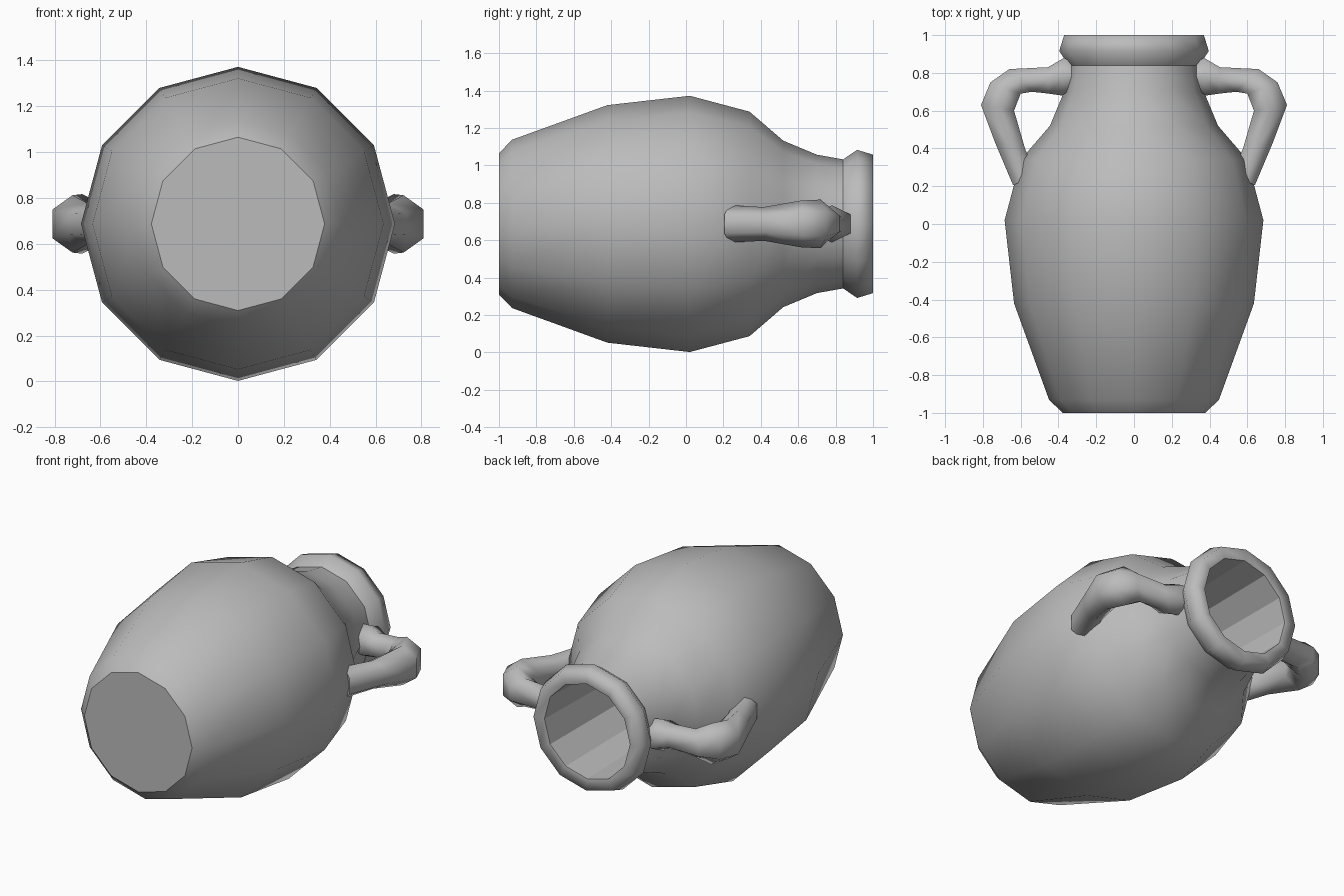
import bpy, bmesh, math
from mathutils import Vector

if "Cube" in bpy.data.objects:
    bpy.data.objects.remove(bpy.data.objects["Cube"])

ZC = 0.687   # height of the jar's axis, which lies along y

clay = bpy.data.materials.new("grey clay")
clay.diffuse_color = (0.5, 0.5, 0.5, 1)
clay.use_nodes = True
clay.node_tree.nodes["Principled BSDF"].inputs["Base Color"].default_value = clay.diffuse_color


def finish(bm, name):
    bmesh.ops.recalc_face_normals(bm, faces=bm.faces)
    me = bpy.data.meshes.new(name)
    bm.to_mesh(me)
    bm.free()
    me.materials.append(clay)
    ob = bpy.data.objects.new(name, me)
    bpy.context.collection.objects.link(ob)


def loft(bm, rings):
    """Join rings of vertices with quads and cap both ends."""
    n = len(rings[0])
    bands = []
    for a, b in zip(rings, rings[1:]):
        band = []
        for i in range(n):
            j = (i + 1) % n
            f = bm.faces.new((a[i], a[j], b[j], b[i]))
            f.smooth = True
            band.append(f)
        bands.append(band)
    for end in (rings[0], rings[-1]):
        bm.faces.new(end)
    return bands


# Jar: twelve-sided lathe, outside profile, lip, then the inside (radius, y)
profile = [(0.378, -1.0), (0.45, -0.93), (0.635, -0.42), (0.685, 0.02),
           (0.60, 0.34), (0.445, 0.52), (0.37, 0.70), (0.345, 0.84),
           (0.396, 0.915), (0.37, 1.0), (0.30, 0.99), (0.27, -0.3)]
bm = bmesh.new()
rings = []
for r, y in profile:
    rings.append([bm.verts.new((r * math.cos(k * math.pi / 6), y,
                                ZC + r * math.sin(k * math.pi / 6)))
                  for k in range(12)])
bands = loft(bm, rings)
for f in bands[-1]:          # faceted inner wall
    f.smooth = False
for idx in (0, 7, 10):       # crisp base, neck and mouth edges
    for a, b in zip(rings[idx], rings[idx][1:] + rings[idx][:1]):
        bm.edges.get((a, b)).smooth = False
finish(bm, "jar_body")

# Handles: six-sided tubes given by inner point, outer point, half height
stations = [((0.30, 0.74), (0.30, 0.84), 0.09),
            ((0.38, 0.68), (0.37, 0.88), 0.10),
            ((0.45, 0.69), (0.455, 0.83), 0.08),
            ((0.54, 0.70), (0.66, 0.82), 0.09),
            ((0.60, 0.69), (0.76, 0.75), 0.13),
            ((0.635, 0.60), (0.81, 0.63), 0.125),
            ((0.577, 0.40), (0.735, 0.43), 0.09),
            ((0.52, 0.26), (0.64, 0.205), 0.10)]
for side, name in ((1, "right_handle"), (-1, "left_handle")):
    bm = bmesh.new()
    rings = []
    for inner, outer, h in stations:
        mid = (Vector(inner) + Vector(outer)) / 2
        half = (Vector(outer) - Vector(inner)) / 2
        ring = []
        for u, w in ((1, 0.5), (0, 1), (-1, 0.5), (-1, -0.5), (0, -1), (1, -0.5)):
            p = mid + half * u
            ring.append(bm.verts.new((side * p.x, p.y, ZC + h * w)))
        rings.append(ring)
    loft(bm, rings)
    for end in (rings[0], rings[-1]):
        for a, b in zip(end, end[1:] + end[:1]):
            bm.edges.get((a, b)).smooth = False
    finish(bm, name)
